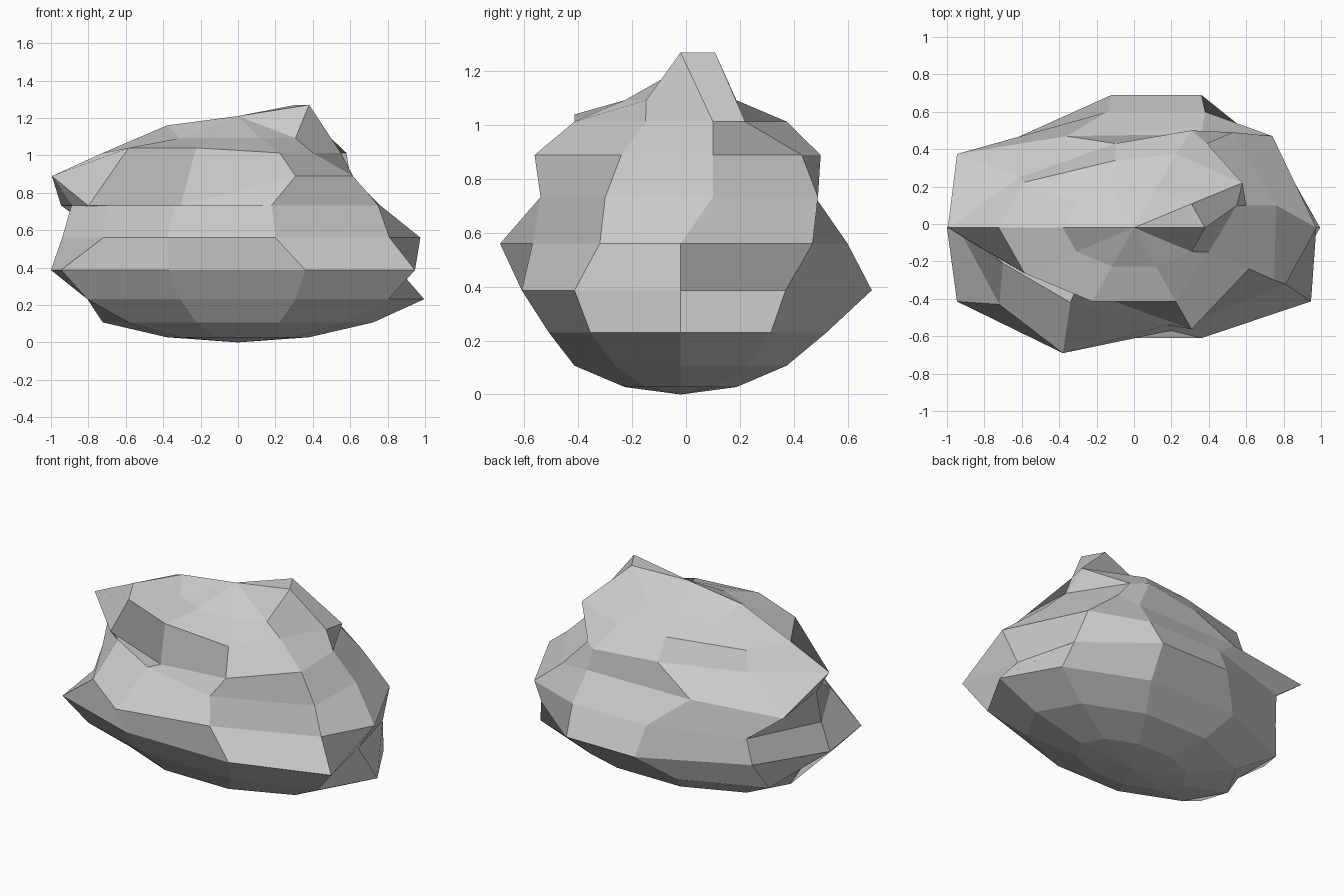
import bpy, bmesh
from math import sin, cos, pi

if "Cube" in bpy.data.objects:
    bpy.data.objects.remove(bpy.data.objects["Cube"])

N = 10                                  # segments and rings of the base ellipsoid
AX, AY, AZ, Y0 = 1.23, 0.705, 0.56, -0.02

# Chips and bulges: ring -> {segment: (x, y)}
CHIPS = {
    3: {5: (-.80, -.02)},
    4: {0: (.86, -.02), 1: (.76, .37), 2: (.36, .69), 3: (-.12, .69), 4: (-.74, .39),
        5: (-1.0, -.02), 7: (-.37, -.61), 8: (.36, -.61)},
    5: {0: (.975, -.02), 1: (.74, .47), 2: (.38, .60), 3: (-.14, .60), 4: (-.72, .42),
        5: (-.94, -.02), 6: (-.72, -.43), 8: (.20, -.57), 9: (.81, -.32)},
    6: {0: (.76, .10), 1: (.53, .49), 2: (.36, .48), 3: (-.36, .47), 5: (-.89, -.04),
        6: (-.70, -.21), 7: (-.34, -.42), 8: (.18, -.54), 9: (.75, -.30)},
    7: {0: (.60, .10), 1: (.39, .43), 2: (.307, .50), 3: (-.10, .43), 4: (-.61, .25),
        6: (-.80, -.14), 7: (-.307, -.34), 9: (.615, -.24)},
    8: {0: (.55, .10), 1: (.58, .22), 3: (-.10, .34), 9: (.40, -.15)},
}
# Vertices that moved up or down
HEIGHTS = {(7, 6): .73, (7, 7): .73, (8, 6): 1.04, (8, 7): 1.04,
           (9, 0): 1.27, (9, 1): 1.27, (9, 5): 1.16}

bm = bmesh.new()
bottom = bm.verts.new((0, Y0, 0))
top = bm.verts.new((0, Y0, 1.21))

# Rings of the boulder
rings = []
for k in range(1, N):
    t = pi * k / N
    ring = []
    for j in range(N):
        a = 2 * pi * j / N
        x, y = AX * sin(t) * cos(a), Y0 + AY * sin(t) * sin(a)
        x, y = CHIPS.get(k, {}).get(j, (x, y))
        if k == 3:
            y = max(y, -.51)            # flattened lower front
        z = HEIGHTS.get((k, j), AZ * (1 - cos(t)))
        ring.append(bm.verts.new((x, y, z)))
    rings.append(ring)

# Skin with a fan at each pole
for j in range(N):
    n = (j + 1) % N
    bm.faces.new((bottom, rings[0][n], rings[0][j]))
    bm.faces.new((top, rings[-1][j], rings[-1][n]))
    for k, (lo, hi) in enumerate(zip(rings, rings[1:]), 1):
        if (k, j) == (6, 4):            # overhanging left ridge
            bm.faces.new((lo[j], lo[n], hi[n]))
            bm.faces.new((lo[j], hi[n], hi[j]))
        else:
            bm.faces.new((lo[j], lo[n], hi[n], hi[j]))
bmesh.ops.recalc_face_normals(bm, faces=bm.faces)

mesh = bpy.data.meshes.new("boulder")
bm.to_mesh(mesh)
bm.free()
bpy.context.collection.objects.link(bpy.data.objects.new("boulder", mesh))
